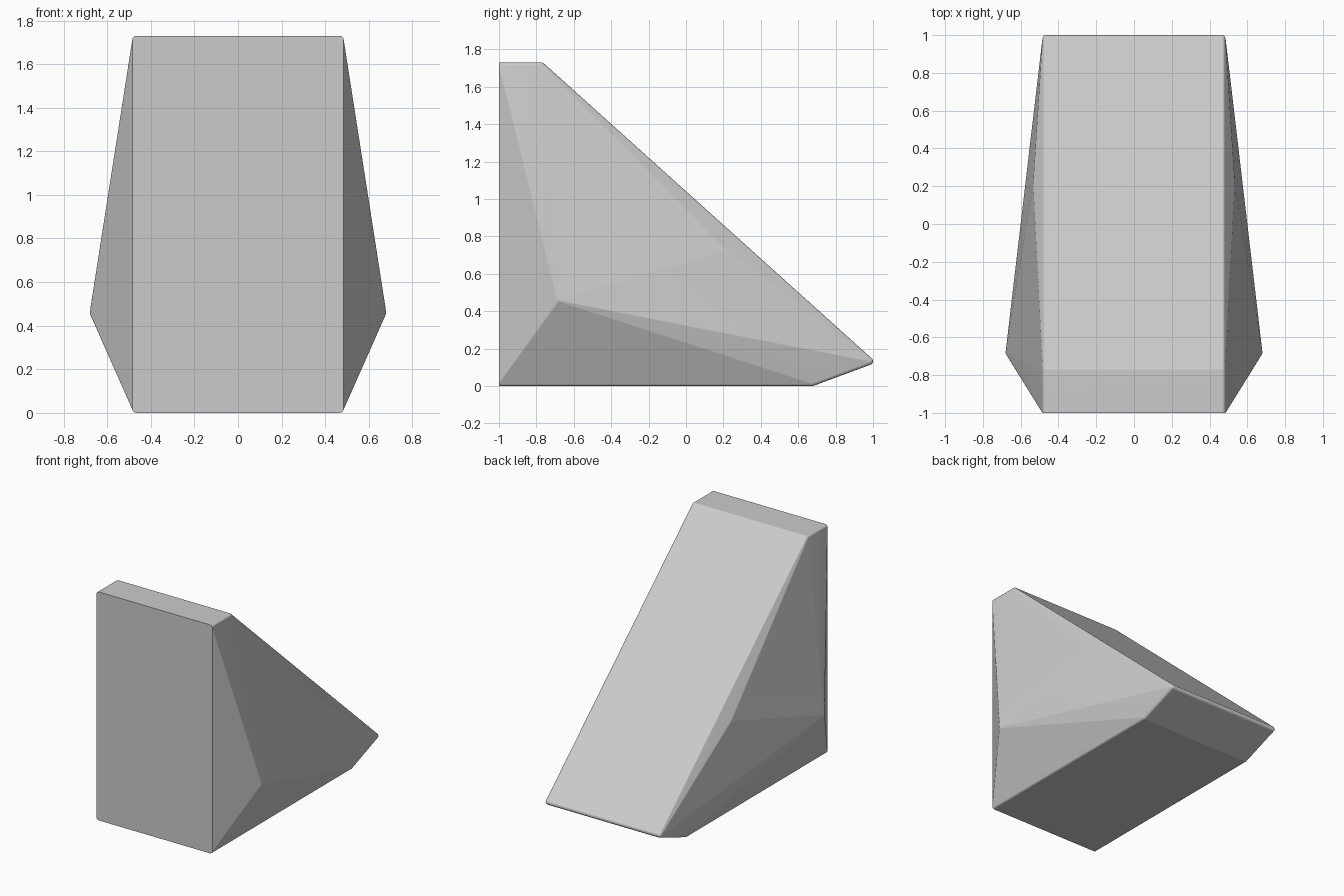
import bpy
import bmesh
import math
from mathutils import Matrix

default = bpy.data.objects.get("Cube")
if default:
    bpy.data.objects.remove(default, do_unlink=True)

RADIUS = 0.02       # edge rounding
HALF_WIDTH = 0.465  # rounding centres of the wedge corners
FRONT = -1.0        # flat front plane

# side profile (y, z) of the wedge
profile = [(FRONT, 0.02), (FRONT, 1.71), (-0.773, 1.71),
           (0.98, 0.133), (0.675, 0.02)]
corners = [(HALF_WIDTH, y, z) for y, z in profile]
corners.append((0.66, -0.68, 0.46))    # side peak
corners.append((0.515, 0.21, 0.72))    # shoulder below the slope

# light grey
grey = bpy.data.materials.new("light_grey")
grey.use_nodes = True
colour = (0.6, 0.6, 0.6, 1.0)
grey.diffuse_color = colour
grey.node_tree.nodes["Principled BSDF"].inputs["Base Color"].default_value = colour

# rounded corner points on both sides, wrapped in a convex shell
bm = bmesh.new()
for side in (1, -1):
    for x, y, z in corners:
        bmesh.ops.create_uvsphere(bm, u_segments=24, v_segments=12, radius=RADIUS,
                                  matrix=Matrix.Translation((side * x, y, z)))
bmesh.ops.delete(bm, geom=list(bm.edges) + list(bm.faces), context='EDGES_FACES')
ahead = [v for v in bm.verts if v.co.y < FRONT - 1e-4]
bmesh.ops.delete(bm, geom=ahead, context='VERTS')
bmesh.ops.convex_hull(bm, input=list(bm.verts))
loose = [v for v in bm.verts if not v.link_faces]
bmesh.ops.delete(bm, geom=loose, context='VERTS')
bmesh.ops.dissolve_limit(bm, angle_limit=math.radians(0.5),
                         verts=list(bm.verts), edges=list(bm.edges))
bmesh.ops.recalc_face_normals(bm, faces=list(bm.faces))

mesh = bpy.data.meshes.new("faceted_wedge")
bm.to_mesh(mesh)
bm.free()
mesh.materials.append(grey)
wedge = bpy.data.objects.new("faceted_wedge", mesh)
bpy.context.collection.objects.link(wedge)

# soft rounded edges, flat large faces, sharp front outline
bpy.ops.object.select_all(action='DESELECT')
wedge.select_set(True)
bpy.context.view_layer.objects.active = wedge
bpy.ops.object.shade_smooth_by_angle(angle=math.radians(30))
weighted = wedge.modifiers.new("even_shading", 'WEIGHTED_NORMAL')
weighted.keep_sharp = True
